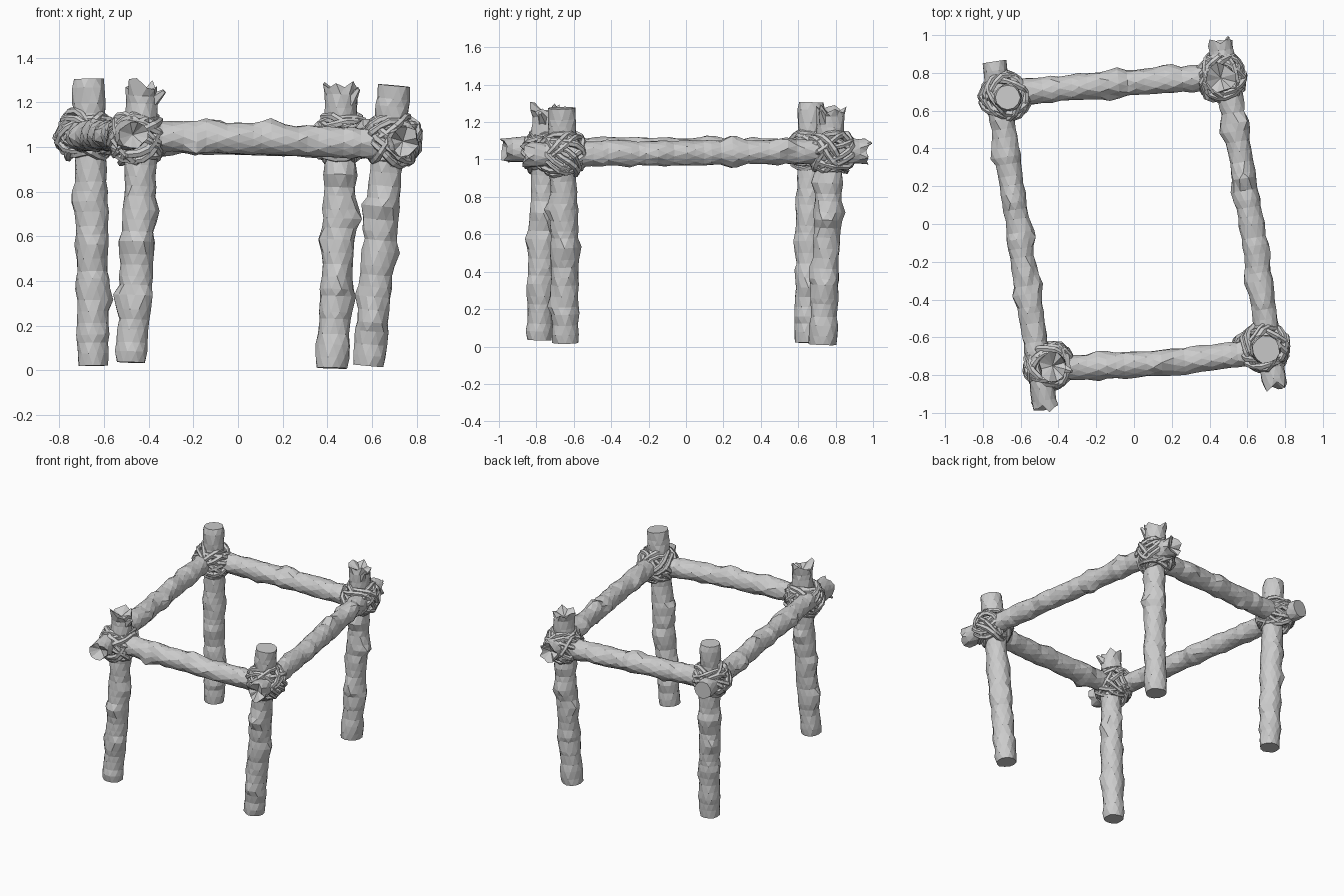
import bpy, bmesh, math, random
from mathutils import Vector

if "Cube" in bpy.data.objects:
    bpy.data.objects.remove(bpy.data.objects["Cube"], do_unlink=True)

random.seed(7)
SIDES = 12
X, Y, Z = Vector((1, 0, 0)), Vector((0, 1, 0)), Vector((0, 0, 1))

wood = bpy.data.materials.new("grey_wood")
wood.use_nodes = True
GREY = (0.6, 0.6, 0.6, 1)
wood.diffuse_color = GREY
wood.node_tree.nodes["Principled BSDF"].inputs["Base Color"].default_value = GREY


def bend(points, t):
    """Point on a curve that passes through three points."""
    a, m, b = points
    handle = m * 2 - (a + b) / 2
    return a * (1 - t) ** 2 + handle * 2 * t * (1 - t) + b * t * t


def log(name, points, radius, knots, broken=(False, False)):
    """Gnarled log; knots are (fraction along, outward direction, height)."""
    points = [Vector(p) for p in points]
    length = (points[2] - points[0]).length
    axis = (points[2] - points[0]).normalized()
    u = axis.cross(Y if abs(axis.z) > 0.5 else Z).normalized()
    v = axis.cross(u)
    steps = round(length / 0.05)
    bm = bmesh.new()
    rings = []
    for i in range(steps + 1):
        inner = 0 < i < steps
        t = (i + (random.uniform(-0.25, 0.25) if inner else 0)) / steps
        centre = bend(points, t)
        swell = random.uniform(-0.004, 0.004)
        ring = []
        for j in range(SIDES):
            a = math.tau * (j + 0.5 * (i % 2)) / SIDES
            out = u * math.cos(a) + v * math.sin(a)
            r = radius + swell + random.uniform(-0.004, 0.004)
            for kt, direction, height in knots:
                d = direction - axis * direction.dot(axis)
                turn = out.angle(d)
                along = (t - kt) * length
                r += height * math.exp(-(along / 0.04) ** 2 - (turn / 0.6) ** 2)
            slip = 0
            if (i == 0 and broken[0]) or (i == steps and broken[1]):
                slip = random.uniform(-0.03, 0.02)
                r += random.uniform(-0.012, 0.012)
            elif not inner:
                r -= 0.004
            ring.append(bm.verts.new(centre + out * r + axis * slip))
        rings.append(ring)
    # bark
    for i, (low, high) in enumerate(zip(rings, rings[1:])):
        for j in range(SIDES):
            k = (j + 1) % SIDES
            if i % 2:
                bm.faces.new((low[j], high[k], high[j]))
                bm.faces.new((low[j], low[k], high[k]))
                continue
            bm.faces.new((low[j], low[k], high[j]))
            bm.faces.new((low[k], high[k], high[j]))
    # sawn or hollow broken ends
    for ring, end, sign, rough in ((rings[0], points[0], 1, broken[0]),
                                   (rings[-1], points[2], -1, broken[1])):
        tip = bm.verts.new(end + axis * sign * (0.045 if rough else 0))
        for j in range(SIDES):
            bm.faces.new((ring[j], ring[(j + 1) % SIDES], tip))
    bmesh.ops.recalc_face_normals(bm, faces=bm.faces)
    mesh = bpy.data.meshes.new(name)
    bm.to_mesh(mesh)
    bm.free()
    mesh.materials.append(wood)
    obj = bpy.data.objects.new(name, mesh)
    bpy.context.collection.objects.link(obj)


def lashing(name, centre):
    """Bundle of tilted vine loops wrapped around a joint."""
    centre = Vector(centre)
    curve = bpy.data.curves.new(name, "CURVE")
    curve.dimensions = "3D"
    curve.bevel_depth = 0.017
    curve.bevel_resolution = 1
    for k in range(5):
        turn = math.tau * (k + 0.35) / 5 + random.uniform(-0.2, 0.2)
        tilt = math.radians(random.uniform(36, 54))
        normal = Vector((math.sin(tilt) * math.cos(turn),
                         math.sin(tilt) * math.sin(turn), math.cos(tilt)))
        side = normal.cross(Z).normalized()
        rise = normal.cross(side)
        for offset in (-0.02, 0.014):
            spline = curve.splines.new("POLY")
            spline.points.add(17)
            spline.use_cyclic_u = True
            spline.use_smooth = False
            phase = random.uniform(0, math.tau)
            for i, p in enumerate(spline.points):
                a = math.tau * i / 18
                wave = math.sin(2 * a + phase)
                r = 0.119 + 0.008 * wave + random.uniform(-0.004, 0.004)
                pos = (centre + (side * math.cos(a) + rise * math.sin(a)) * r
                       + normal * (offset + 0.012 * math.sin(3 * a + phase)))
                p.co = (*pos, 1)
                p.radius = random.uniform(0.85, 1.2)
    curve.materials.append(wood)
    bpy.context.collection.objects.link(bpy.data.objects.new(name, curve))


def splinter(name, base, tip, width):
    """Torn sliver of wood."""
    base, tip = Vector(base), Vector(tip)
    bm = bmesh.new()
    bmesh.ops.create_cone(bm, cap_ends=True, segments=5, radius1=width,
                          radius2=width * 0.3, depth=(tip - base).length)
    mesh = bpy.data.meshes.new(name)
    bm.to_mesh(mesh)
    bm.free()
    mesh.materials.append(wood)
    obj = bpy.data.objects.new(name, mesh)
    obj.location = (base + tip) / 2
    obj.rotation_euler = (tip - base).to_track_quat("Z", "Y").to_euler()
    bpy.context.collection.objects.link(obj)


# posts
log("back_right_post", [(-.65, .65, .02), (-.655, .66, .65), (-.67, .67, 1.305)], .073,
    [(.24, X, .02), (.42, -Y, .02), (.44, Y - X, .02), (.6, -X, .02), (.57, Y, .02)])
log("front_right_post", [(-.48, -.785, .035), (-.445, -.765, .65), (-.43, -.75, 1.285)], .072,
    [(.23, -X, .03), (.24, X - Y, .025), (.44, -X, .018), (.45, -Y, .025), (.55, X, .02),
     (.6, Y, .025)], (False, True))
log("back_left_post", [(.42, .73, .01), (.452, .755, .65), (.46, .775, 1.28)], .073,
    [(.53, X, .035), (.45, -X, .025), (.23, X, .02), (.3, -Y, .025), (.55, Y, .02),
     (.68, -Y, .02)], (False, True))
log("front_left_post", [(.585, -.645, .02), (.64, -.652, .65), (.70, -.665, 1.275)], .074,
    [(.42, X, .025), (.55, -X, .025), (.24, -X, .015), (.17, -Y, .03), (.57, -Y, .03),
     (.4, Y, .02)])

# rails
log("right_rail", [(-.74, .86, 1.045), (-.608, -.06, 1.05), (-.465, -.98, 1.055)], .066,
    [(.26, -X, .03), (.5, X, .025), (.65, X, .025), (.67, -X, .025), (.4, Z, .02),
     (.96, -X - Z, .03)], (False, True))
log("left_rail", [(.455, .97, 1.045), (.612, .06, 1.035), (.745, -.865, 1.025)], .066,
    [(.24, X + Z, .03), (.25, -X, .025), (.4, Z, .035), (.4, -Z, .02), (.44, -X, .02),
     (.62, X, .02), (.68, -X, .025), (.75, Z, .02)], (True, True))
log("front_rail", [(-.44, -.76, 1.05), (.13, -.735, 1.033), (.71, -.665, 1.01)], .069,
    [(.24, Y, .025), (.22, -Y - Z, .03), (.26, Z, .025), (.5, Z, .03), (.6, -Y, .02)])
log("back_rail", [(-.69, .69, 1.05), (-.11, .74, 1.035), (.46, .78, 1.02)], .069,
    [(.5, Z, .03), (.52, Y, .02), (.48, -Y, .02), (.3, -Z, .02), (.75, Y, .015)])

# vine lashings at the corners
lashing("back_right_lashing", (-.68, .675, 1.05))
lashing("front_right_lashing", (-.45, -.75, 1.04))
lashing("back_left_lashing", (.462, .778, 1.04))
lashing("front_left_lashing", (.692, -.655, 1.03))

# torn slivers on the broken ends
splinter("front_right_post_splinter", (-.39, -.76, 1.2), (-.33, -.78, 1.25), .035)
splinter("back_left_post_splinter", (.5, .74, 1.2), (.54, .72, 1.26), .03)
splinter("right_rail_splinter", (-.5, -.9, 1.03), (-.54, -.95, .99), .025)
splinter("left_rail_splinter", (.47, .92, 1.06), (.5, .99, 1.09), .025)
